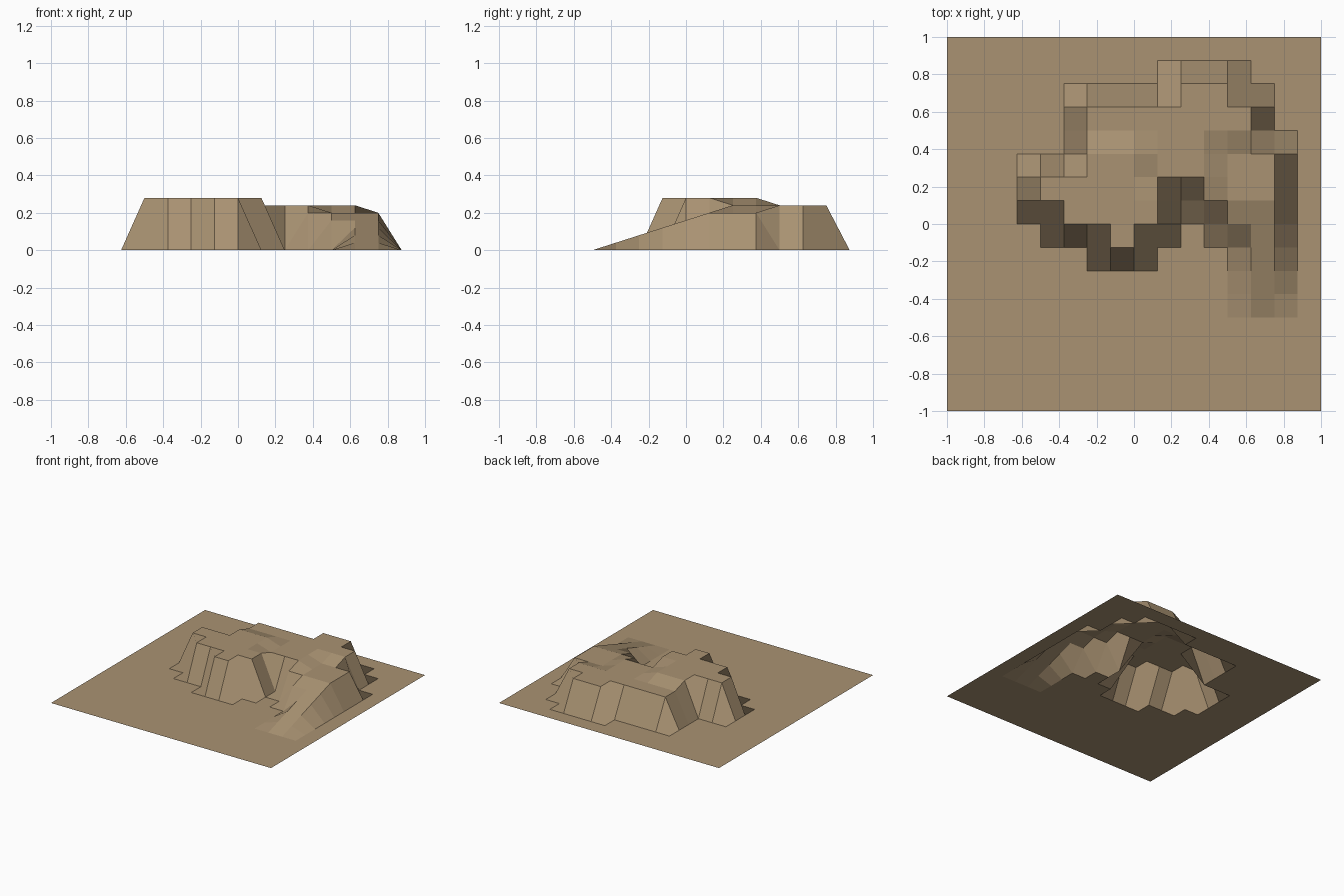
import bpy

if "Cube" in bpy.data.objects:
    bpy.data.objects.remove(bpy.data.objects["Cube"])

CELL = 0.125   # grid spacing
STEP = 0.04    # one terrain level
N = 8          # cells from the centre to each edge

# raised runs for each grid row: row -> (first column, last column, level)
runs = {
    6: [(2, 4, 6)],
    5: [(-2, 5, 6)],
    4: [(-2, 5, 6)],
    3: [(-2, 0, 7), (1, 3, 6), (4, 6, 5)],
    2: [(-4, 0, 7), (1, 3, 6), (4, 6, 5)],
    1: [(-4, 1, 7), (3, 6, 5)],
    0: [(-3, 1, 7), (4, 6, 4)],
    -1: [(-1, 0, 7), (5, 6, 3)],
    -2: [(5, 6, 2)],      # ramp going down to the front
    -3: [(5, 6, 1)],
}


def height(i, j):
    for first, last, level in runs.get(j, []):
        if first <= i <= last:
            return level * STEP
    return 0.0


# terrain sheet: a quad grid lifted by level
side = 2 * N + 1
verts = [(i * CELL, j * CELL, height(i, j))
         for j in range(-N, N + 1) for i in range(-N, N + 1)]
faces = []
for j in range(2 * N):
    for i in range(2 * N):
        a = j * side + i
        faces.append((a + 1, a + 1 + side, a + side, a))

mesh = bpy.data.meshes.new("terrain")
mesh.from_pydata(verts, [], faces)
terrain = bpy.data.objects.new("terrain", mesh)
bpy.context.collection.objects.link(terrain)

# single earth colour
earth = bpy.data.materials.new("earth tan")
earth.diffuse_color = (0.40, 0.29, 0.17, 1)
earth.use_nodes = True
earth.node_tree.nodes["Principled BSDF"].inputs["Base Color"].default_value = earth.diffuse_color
mesh.materials.append(earth)
